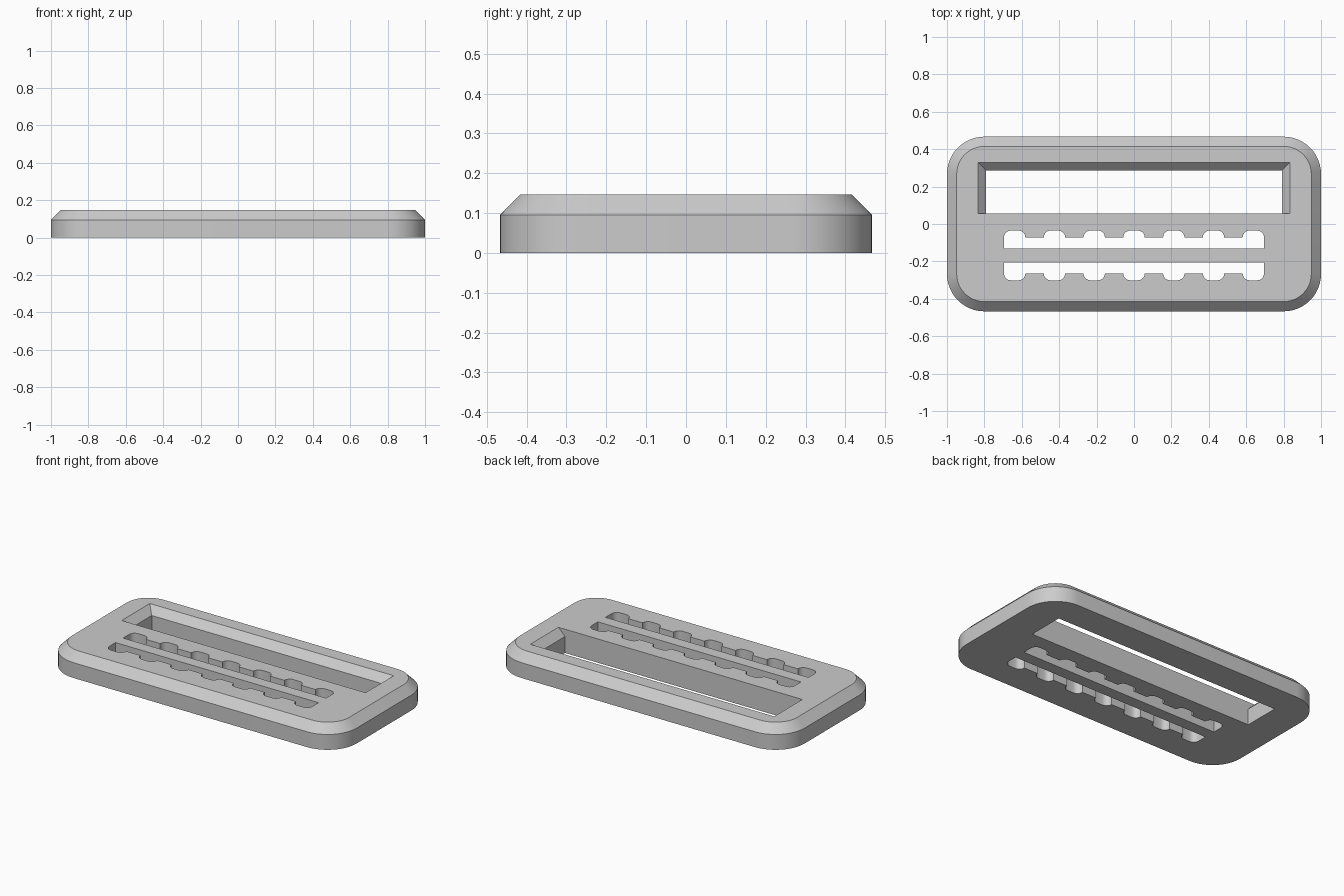
import bpy, bmesh
from math import sin, cos, pi, radians

if "Cube" in bpy.data.objects:
    bpy.data.objects.remove(bpy.data.objects["Cube"])

HEIGHT = 0.147
CHAMFER = 0.052
SLIT_MIRROR_Y = -0.168


def arc(cx, cy, r, start, end, steps):
    """Points on an arc, angles in quarter turns."""
    angles = [(start + (end - start) * i / steps) * pi / 2 for i in range(steps + 1)]
    return [(cx + r * cos(a), cy + r * sin(a)) for a in angles]


def rounded_rect(hx, hy, r):
    corners = [(1, 1), (-1, 1), (-1, -1), (1, -1)]
    return [p for q, (sx, sy) in enumerate(corners)
            for p in arc(sx * (hx - r), sy * (hy - r), r, q, q + 1, 12)]


def rect(hx, y0, y1):
    return [(-hx, y0), (hx, y0), (hx, y1), (-hx, y1)]


def loft(name, sections):
    """Closed solid through matching outlines, each given as (outline, z)."""
    bm = bmesh.new()
    rings = [[bm.verts.new((x, y, z)) for x, y in pts] for pts, z in sections]
    bm.faces.new(rings[0])
    bm.faces.new(rings[-1])
    n = len(rings[0])
    for low, high in zip(rings, rings[1:]):
        for i in range(n):
            j = (i + 1) % n
            bm.faces.new((low[i], low[j], high[j], high[i]))
    bmesh.ops.recalc_face_normals(bm, faces=bm.faces)
    mesh = bpy.data.meshes.new(name)
    bm.to_mesh(mesh)
    bm.free()
    obj = bpy.data.objects.new(name, mesh)
    bpy.context.collection.objects.link(obj)
    return obj


def slit_outline():
    """Straight slit whose outer edge has a row of rounded notches."""
    half, r, base, crest = 0.057, 0.036, -0.072, -0.035
    inner = half - r
    pts = [(-0.695, -0.131), (0.695, -0.131)]
    for i in range(3, -4, -1):
        cx = i * 0.2127
        if i < 3:
            pts.append((cx + half, base))
        pts += arc(cx + inner, crest - r, r, 0, 1, 5)
        pts += arc(cx - inner, crest - r, r, 1, 2, 5)
        if i > -3:
            pts.append((cx - half, base))
    return pts


# Plate with a chamfered upper rim
plate = loft("buckle_plate", [
    (rounded_rect(1, 0.467, 0.2), 0),
    (rounded_rect(1, 0.467, 0.2), HEIGHT - CHAMFER),
    (rounded_rect(1 - CHAMFER, 0.467 - CHAMFER, 0.2 - CHAMFER), HEIGHT)])

# Wide strap slot, flared at the top on three sides
straight, flared = rect(0.79, 0.055, 0.285), rect(0.88, 0.055, 0.375)
cutters = [loft("strap_slot_cutter", [
    (straight, -0.1), (straight, HEIGHT - 0.045), (flared, HEIGHT + 0.045)])]

# Two notched slits, mirrored about the bar between them
upper = slit_outline()
lower = [(x, 2 * SLIT_MIRROR_Y - y) for x, y in upper]
for name, outline in (("upper_slit_cutter", upper), ("lower_slit_cutter", lower)):
    cutters.append(loft(name, [(outline, -0.1), (outline, HEIGHT + 0.1)]))

# Cut the openings and remove the cutters
for cutter in cutters:
    cutter.hide_render = True
    mod = plate.modifiers.new(cutter.name, "BOOLEAN")
    mod.operation = "DIFFERENCE"
    mod.solver = "EXACT"
    mod.object = cutter
bpy.context.view_layer.update()
graph = bpy.context.evaluated_depsgraph_get()
cut_mesh = bpy.data.meshes.new_from_object(plate.evaluated_get(graph))
plate.modifiers.clear()
plate.data = cut_mesh
for cutter in cutters:
    bpy.data.objects.remove(cutter)

# Single grey colour
grey = bpy.data.materials.new("plain grey")
grey.use_nodes = True
colour = (0.6, 0.6, 0.6, 1)
grey.diffuse_color = colour
grey.node_tree.nodes["Principled BSDF"].inputs["Base Color"].default_value = colour
plate.data.materials.clear()
plate.data.materials.append(grey)

# Smooth round corners, crisp edges
bpy.ops.object.select_all(action="DESELECT")
plate.select_set(True)
bpy.context.view_layer.objects.active = plate
bpy.ops.object.shade_smooth_by_angle(angle=radians(30))
